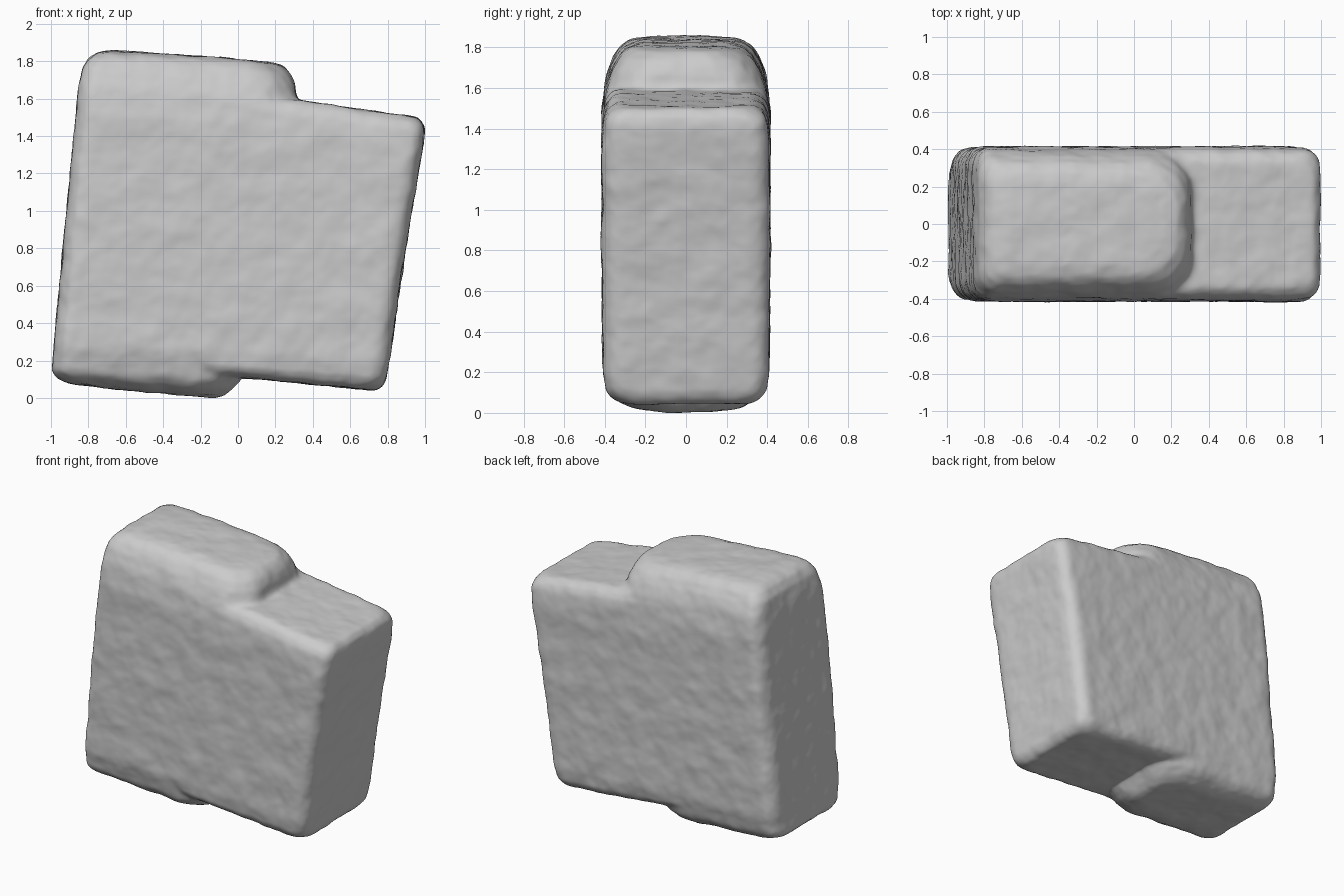
import bpy, bmesh, math

if "Cube" in bpy.data.objects:
    bpy.data.objects.remove(bpy.data.objects["Cube"])

def ring(bm, left, right, hy, rl, rr, ry_l, ry_r, n=8):
    """Rounded-rectangle loop spanning two tilted end points (x, z)."""
    (xl, zl), (xr, zr) = left, right
    corners = [(xr - rr, -hy + ry_r, rr, ry_r, -90), (xr - rr, hy - ry_r, rr, ry_r, 0),
               (xl + rl, hy - ry_l, rl, ry_l, 90), (xl + rl, -hy + ry_l, rl, ry_l, 180)]
    verts = []
    for cx, cy, rx, ry, start in corners:
        for i in range(n + 1):
            a = math.radians(start + 90 * i / n)
            x = cx + rx * math.cos(a)
            z = zl + (zr - zl) * (x - xl) / (xr - xl)
            verts.append(bm.verts.new((x, cy + ry * math.sin(a), z)))
    return verts

def loft(bm, rows, rl, rr, ry_l, ry_r):
    """Skin a stack of loops and close both ends."""
    loops = [ring(bm, l, r, hy, rl, rr, ry_l, ry_r) for l, r, hy in rows]
    for a, b in zip(loops, loops[1:]):
        for i in range(len(a)):
            j = (i + 1) % len(a)
            bm.faces.new((a[i], a[j], b[j], b[i]))
    bm.faces.new(loops[0][::-1])
    bm.faces.new(loops[-1])

bm = bmesh.new()

# Taller left mass with a rounded right end
loft(bm, [
    ((-.80, .062), (-.12, .000), .22),
    ((-.90, .075), (-.08, .012), .28),
    ((-.96, .10), (-.04, .045), .335),
    ((-.992, .14), (.00, .09), .37),
    ((-.985, .26), (.04, .25), .405),
    ((-.925, .90), (.16, .85), .413),
    ((-.865, 1.53), (.28, 1.44), .412),
    ((-.848, 1.68), (.312, 1.59), .392),
    ((-.828, 1.77), (.305, 1.67), .36),
    ((-.795, 1.82), (.28, 1.735), .325),
    ((-.75, 1.848), (.24, 1.78), .28),
    ((-.68, 1.858), (.17, 1.80), .22),
], .09, .24, .12, .21)

# Shorter right mass, overlapping the left one
loft(bm, [
    ((-.25, .135), (.73, .042), .33),
    ((-.25, .15), (.765, .06), .37),
    ((-.25, .18), (.79, .10), .395),
    ((-.25, .25), (.808, .20), .408),
    ((-.15, .90), (.895, .80), .413),
    ((-.10, 1.48), (.985, 1.33), .413),
    ((-.10, 1.58), (.998, 1.42), .402),
    ((-.10, 1.625), (.99, 1.465), .38),
    ((-.10, 1.65), (.96, 1.50), .34),
], .08, .09, .08, .10)

bmesh.ops.recalc_face_normals(bm, faces=bm.faces)
mesh = bpy.data.meshes.new("stone_block")
bm.to_mesh(mesh)
bm.free()
block = bpy.data.objects.new("stone_block", mesh)
bpy.context.collection.objects.link(block)

# Fuse the masses and soften the joint
fuse = block.modifiers.new("fuse", 'REMESH')
fuse.mode = 'VOXEL'
fuse.voxel_size = 0.018
fuse.use_smooth_shade = True
soft = block.modifiers.new("soften", 'SMOOTH')
soft.factor = 0.5
soft.iterations = 5

# Gentle hand-worn surface
noise = bpy.data.textures.new("worn_noise", 'CLOUDS')
noise.noise_scale = 0.16
worn = block.modifiers.new("worn", 'DISPLACE')
worn.texture = noise
worn.strength = 0.02
worn.mid_level = 0.5
